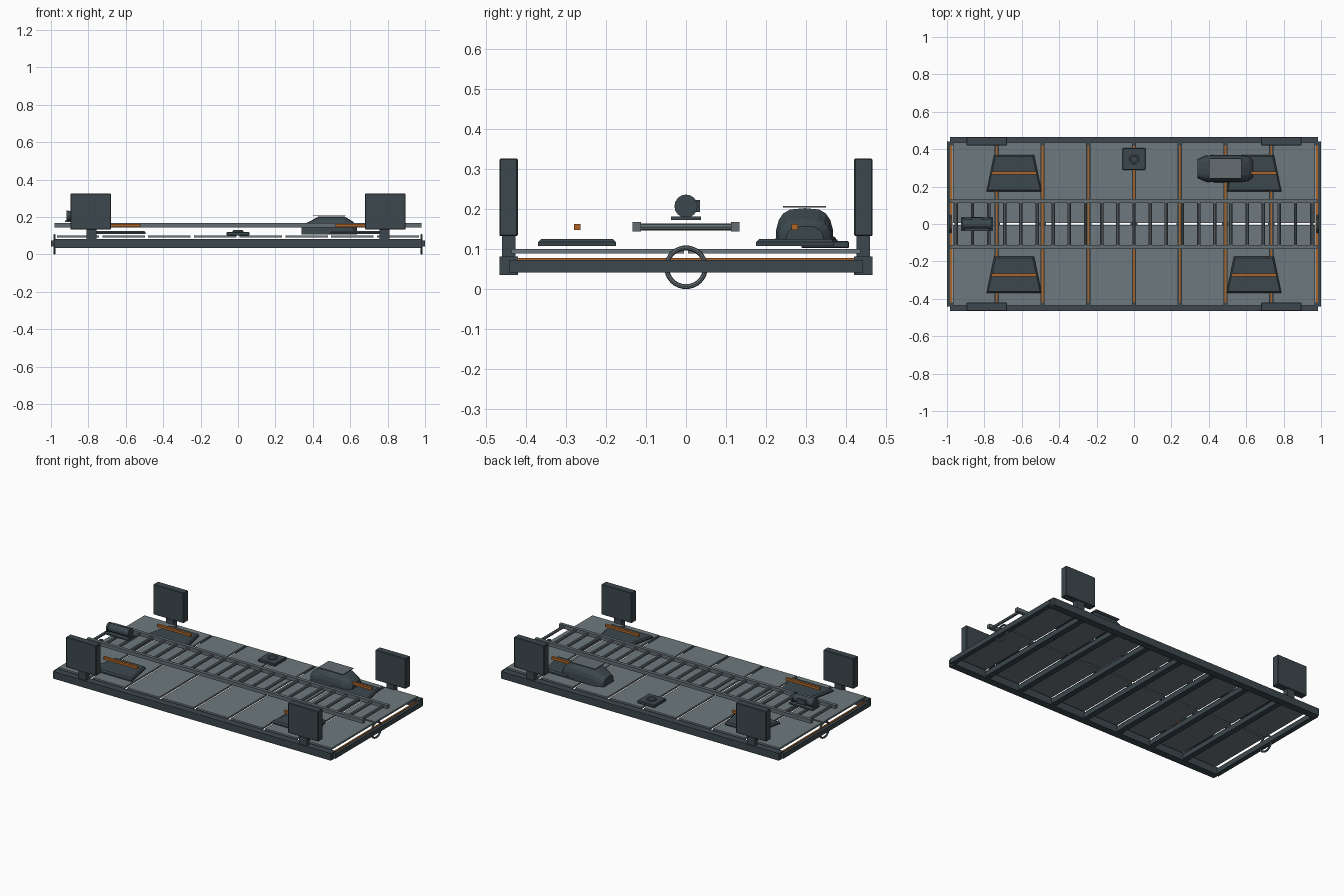
import bpy, bmesh, math
from mathutils import Matrix, Vector

if "Cube" in bpy.data.objects:
    bpy.data.objects.remove(bpy.data.objects["Cube"])

def mat(name, rgb):
    m = bpy.data.materials.new(name)
    m.diffuse_color = (*rgb, 1)
    m.use_nodes = True
    m.node_tree.nodes["Principled BSDF"].inputs["Base Color"].default_value = m.diffuse_color
    return m

DARK = mat("dark slate", (0.045, 0.065, 0.075))
GREY = mat("deck grey", (0.155, 0.19, 0.205))
STEEL = mat("steel grey", (0.125, 0.155, 0.17))
RUST = mat("rust orange", (0.42, 0.13, 0.02))

def finish(name, bm, m):
    bmesh.ops.recalc_face_normals(bm, faces=bm.faces)
    me = bpy.data.meshes.new(name)
    bm.to_mesh(me)
    bm.free()
    me.materials.append(m)
    ob = bpy.data.objects.new(name, me)
    bpy.context.collection.objects.link(ob)
    return ob

def box(name, x, y, z, m, bevel=0):
    """Box from (min, max) pairs."""
    bm = bmesh.new()
    s = [b - a for a, b in (x, y, z)]
    c = [(a + b) / 2 for a, b in (x, y, z)]
    bmesh.ops.create_cube(bm, size=1, matrix=Matrix.Translation(c) @ Matrix.Diagonal((*s, 1)))
    ob = finish(name, bm, m)
    if bevel:
        b = ob.modifiers.new("bevel", 'BEVEL')
        b.width, b.segments = bevel, 1
    return ob

def rod(name, a, b, r, m, n=12):
    """Cylinder between two points."""
    a, b = Vector(a), Vector(b)
    bm = bmesh.new()
    rot = (b - a).to_track_quat('Z', 'Y').to_matrix().to_4x4()
    bmesh.ops.create_cone(bm, cap_ends=True, segments=n, radius1=r, radius2=r,
                          depth=(b - a).length, matrix=Matrix.Translation((a + b) / 2) @ rot)
    return finish(name, bm, m)

def loft(name, rings, m):
    bm = bmesh.new()
    vs = [[bm.verts.new(p) for p in ring] for ring in rings]
    n = len(vs[0])
    for r, q in zip(vs, vs[1:]):
        for i in range(n):
            bm.faces.new((r[i], r[(i + 1) % n], q[(i + 1) % n], q[i]))
    bm.faces.new(vs[0])
    bm.faces.new(vs[-1])
    return finish(name, bm, m)

def torus(name, c, R, r, m, rot):
    bpy.ops.mesh.primitive_torus_add(location=c, rotation=rot, major_radius=R, minor_radius=r,
                                     major_segments=32, minor_segments=8)
    ob = bpy.context.object
    ob.name = name
    ob.data.materials.append(m)
    bpy.ops.object.shade_smooth_by_angle()

# frame: side beams, end beams, towing rings
for s in (-1, 1):
    box("side_beam", (-0.985, 0.985), sorted((s * 0.42, s * 0.466)), (0.035, 0.081), DARK)
    box("end_beam", sorted((s * 0.97, s * 1.0)), (-0.442, 0.442), (0.042, 0.073), DARK)
    torus("end_ring", (s * 0.981, 0, 0.0545), 0.0485, 0.006, STEEL, (0, math.pi / 2, 0))

# cross beams with rust strips showing through the deck seams
STEP = 0.2445
for i in range(9):
    x = -0.978 + i * STEP
    if 0 < i < 8:
        box("cross_beam", (x - 0.018, x + 0.018), (-0.43, 0.43), (0.042, 0.073), DARK)
    box("seam_strip", (x - 0.005, x + 0.005), (-0.43, 0.43), (0.073, 0.077), RUST)

# deck plates
for i in range(8):
    x = -0.978 + i * STEP
    for s in (-1, 1):
        box("deck_plate", (x + 0.009, x + STEP - 0.009), sorted((s * 0.005, s * 0.436)),
            (0.089, 0.1), GREY)

# ladder
for s in (-1, 1):
    box("ladder_rail", (-0.98, 0.98), sorted((s * 0.112, s * 0.134)), (0.144, 0.167), STEEL)
for i in range(23):
    x = -0.95 + i * 1.9 / 22
    rod("ladder_rung", (x, -0.115, 0.155), (x, 0.115, 0.155), 0.009, STEEL, 8)

# corner boards on posts, foot plates and rust bars
for sx in (-1, 1):
    for sy in (-1, 1):
        box("corner_board", sorted((sx * 0.68, sx * 0.895)), sorted((sy * 0.42, sy * 0.466)),
            (0.132, 0.326), DARK, 0.003)
        box("board_post", (sx * 0.783 - 0.027, sx * 0.783 + 0.027),
            sorted((sy * 0.426, sy * 0.46)), (0.08, 0.133), DARK)
        cx, cy = sx * 0.641, sy * 0.272

        def trap(k, z):
            return [(cx - 0.147 + k, cy - 0.097 + k, z), (cx + 0.147 - k, cy - 0.097 + k, z),
                    (cx + 0.107 - k, cy + 0.097 - k, z), (cx - 0.107 + k, cy + 0.097 - k, z)]
        loft("foot_plate", [trap(0, 0.108), trap(0, 0.117), trap(0.008, 0.125)], DARK)
        box("rust_bar", (cx - 0.12, cx + 0.12), (cy - 0.008, cy + 0.008), (0.147, 0.163), RUST)

# engine cowl: arched sections along x
def arch(x, w, h, n=10):
    pts = []
    for i in range(n + 1):
        a = math.pi * i / n
        c, s = math.cos(a), math.sin(a)
        pts.append((x, 0.296 + w * math.copysign(abs(c) ** 0.6, c), 0.107 + h * abs(s) ** 0.7))
    return pts

cowl = [(0.34, 0.05, 0.05), (0.385, 0.07, 0.07), (0.43, 0.073, 0.095),
        (0.57, 0.073, 0.095), (0.615, 0.066, 0.068), (0.635, 0.048, 0.05)]
loft("engine_cowl", [arch(*c) for c in cowl], DARK)
box("cowl_top_plate", (0.4, 0.575), (0.242, 0.35), (0.204, 0.208), STEEL)

# round fitting on a square pad
box("fitting_pad", (-0.061, 0.061), (0.288, 0.407), (0.102, 0.12), DARK, 0.003)
rod("fitting_disc", (0, 0.348, 0.119), (0, 0.348, 0.124), 0.03, DARK, 16)
torus("fitting_ring", (0, 0.348, 0.125), 0.022, 0.005, STEEL, (0, 0, 0))

# winch on the ladder
box("winch_base", (-0.925, -0.755), (-0.037, 0.037), (0.173, 0.181), DARK)
rod("winch_drum", (-0.91, 0, 0.207), (-0.77, 0, 0.207), 0.025, DARK, 16)
for x in (-0.918, -0.775):
    rod("winch_cheek", (x, 0, 0.207), (x + 0.013, 0, 0.207), 0.029, DARK, 16)
box("winch_box", (-0.87, -0.81), (0.015, 0.035), (0.193, 0.222), DARK)
